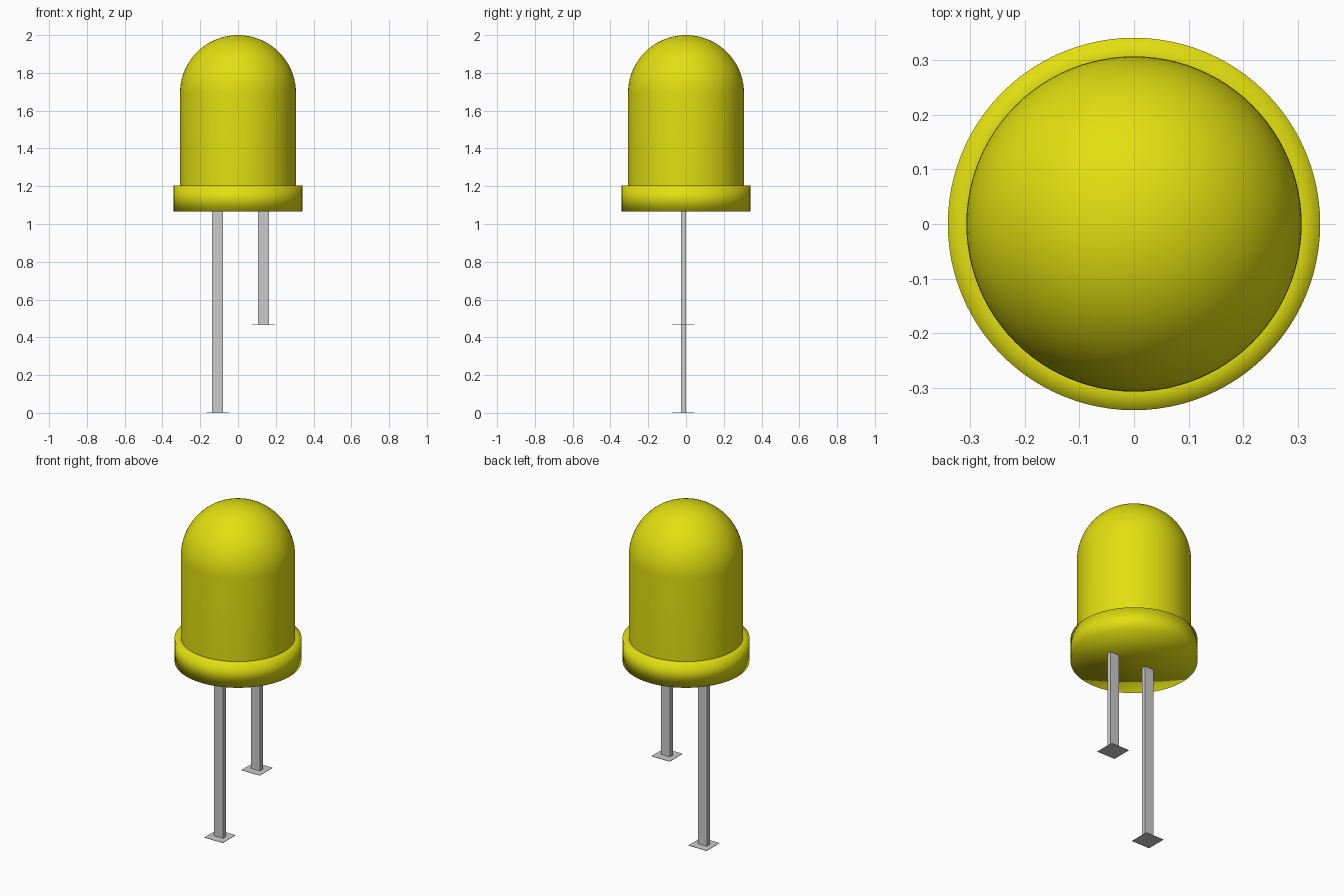
import bpy, bmesh, math
from mathutils import Matrix, Vector

if "Cube" in bpy.data.objects:
    bpy.data.objects.remove(bpy.data.objects["Cube"])


def material(name, rgb):
    m = bpy.data.materials.new(name)
    m.diffuse_color = (*rgb, 1)
    m.use_nodes = True
    m.node_tree.nodes["Principled BSDF"].inputs["Base Color"].default_value = m.diffuse_color
    return m


YELLOW = material("yellow_plastic", (0.76, 0.74, 0.005))
GREY = material("grey_metal", (0.60, 0.60, 0.60))


def add_object(name, bm, mat, smooth=False):
    bmesh.ops.recalc_face_normals(bm, faces=bm.faces)
    for f in bm.faces:
        f.smooth = smooth
    me = bpy.data.meshes.new(name)
    bm.to_mesh(me)
    bm.free()
    me.materials.append(mat)
    ob = bpy.data.objects.new(name, me)
    bpy.context.collection.objects.link(ob)
    return ob


def lathe(name, profile, mat, steps=96):
    """Spin an (r, z) profile around the z axis."""
    bm = bmesh.new()
    vs = [bm.verts.new((r, 0, z)) for r, z in profile]
    edges = [bm.edges.new(p) for p in zip(vs, vs[1:])]
    bmesh.ops.spin(bm, geom=vs + edges, cent=(0, 0, 0), axis=(0, 0, 1),
                   angle=math.tau, steps=steps)
    bmesh.ops.remove_doubles(bm, verts=bm.verts, dist=1e-5)
    return add_object(name, bm, mat, smooth=True)


# Lens: straight wall topped by a hemispherical dome
R, TOP, RIM_TOP, RIM_BOTTOM = 0.307, 2.0, 1.205, 1.065
dome = [(R * math.cos(a), TOP - R + R * math.sin(a))
        for a in (math.pi / 2 * i / 20 for i in range(20))]
lathe("lens", [(R, RIM_TOP)] + dome + [(0, TOP)], YELLOW)

# Base rim: closed underside, short wall and narrow top ledge, softly shaded
lathe("base_rim", [(0, RIM_BOTTOM), (0.341, RIM_BOTTOM),
                   (0.341, RIM_TOP), (R, RIM_TOP)], YELLOW)


# Legs: thin bars, each ending in a paper-thin square foot
def leg(name, x, bottom):
    y, height = -0.014, RIM_BOTTOM - bottom
    bm = bmesh.new()
    bmesh.ops.create_cube(bm, size=1, matrix=Matrix.LocRotScale(
        Vector((x, y, bottom + height / 2)), None, Vector((0.058, 0.027, height))))
    add_object(name, bm, GREY)
    bm = bmesh.new()
    bmesh.ops.create_cube(bm, size=1, matrix=Matrix.LocRotScale(
        Vector((x, y, bottom + 0.001)), None, Vector((0.12, 0.12, 0.002))))
    add_object(name + "_foot", bm, GREY)


leg("long_leg", -0.108, 0.0)
leg("short_leg", 0.135, 0.465)
